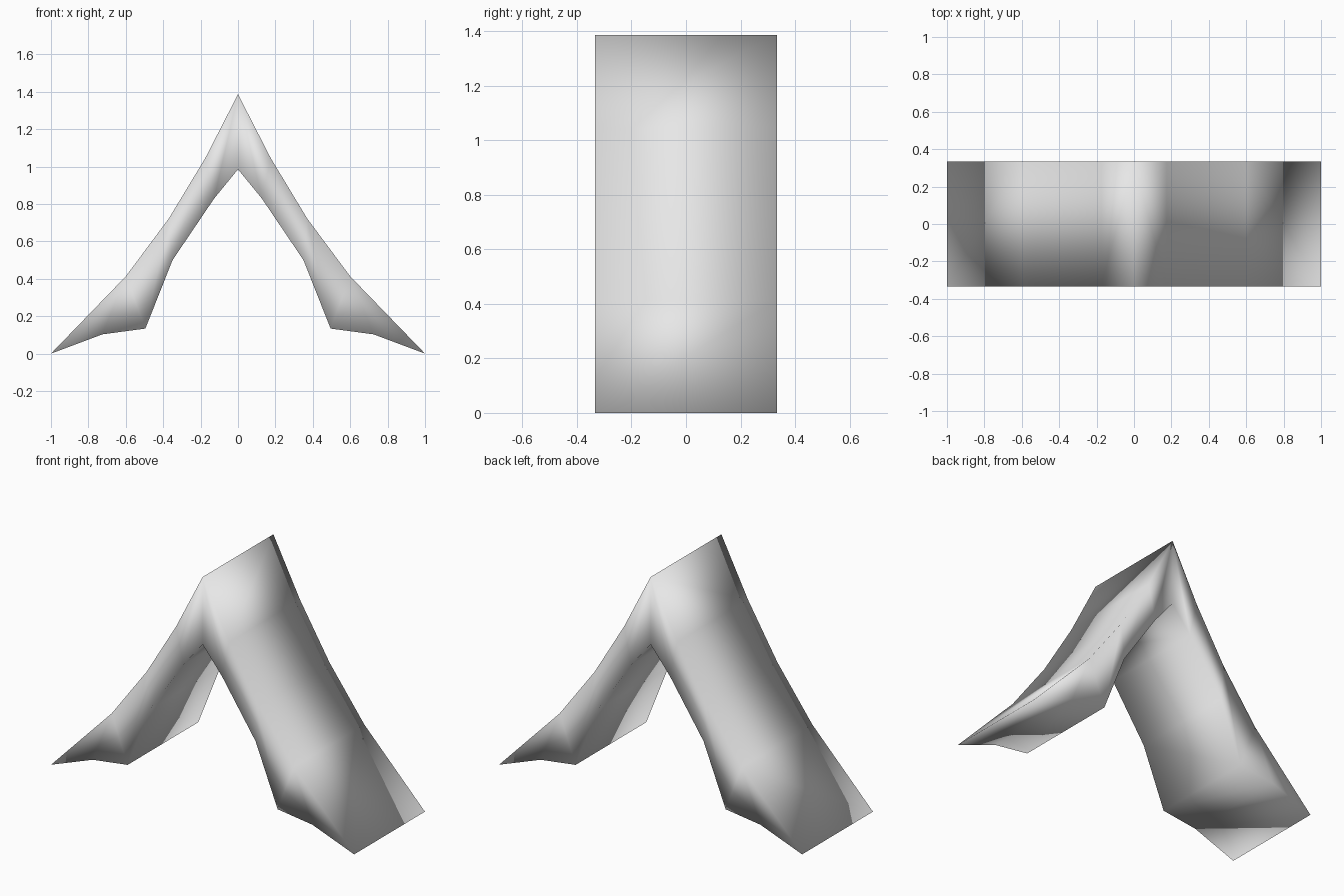
import bpy
import bmesh

cube = bpy.data.objects.get("Cube")
if cube:
    bpy.data.objects.remove(cube, do_unlink=True)

# Plain grey material
grey = bpy.data.materials.new("light grey")
grey.use_nodes = True
colour = (0.8, 0.8, 0.8, 1.0)
grey.diffuse_color = colour
grey.node_tree.nodes["Principled BSDF"].inputs["Base Color"].default_value = colour

# Half profile (x, z): outer edge down to the toe, then inner edge down to the toe
DEPTH = 0.667
outer = [(0, 1.387), (0.175, 1.045), (0.37, 0.722), (0.6, 0.413)]
inner = [(0, 0.985), (0.127, 0.83), (0.35, 0.5), (0.495, 0.134), (0.725, 0.103)]
toe = (1, 0)

bm = bmesh.new()


def add_half(side, shared):
    """Fill one leg of the front face as a strip of panels."""
    def vert(p):
        key = (p[0] * side, p[1])
        if key not in shared:
            shared[key] = bm.verts.new((key[0], -DEPTH / 2, key[1]))
        return shared[key]

    strip = [(outer[i], inner[i], inner[i + 1], outer[i + 1]) for i in range(3)]
    strip.append((outer[3], inner[3], inner[4], toe))
    for panel in strip:
        bm.faces.new([vert(p) for p in panel])


shared = {}
for side in (1, -1):
    add_half(side, shared)

# Pull the front face back into a solid arch
result = bmesh.ops.extrude_face_region(bm, geom=bm.faces[:], use_keep_orig=True)
back = [g for g in result["geom"] if isinstance(g, bmesh.types.BMVert)]
bmesh.ops.translate(bm, verts=back, vec=(0, DEPTH, 0))
bmesh.ops.recalc_face_normals(bm, faces=bm.faces[:])
for face in bm.faces:
    face.smooth = True

mesh = bpy.data.meshes.new("arch")
bm.to_mesh(mesh)
bm.free()
mesh.materials.append(grey)
arch = bpy.data.objects.new("arch", mesh)
bpy.context.scene.collection.objects.link(arch)
